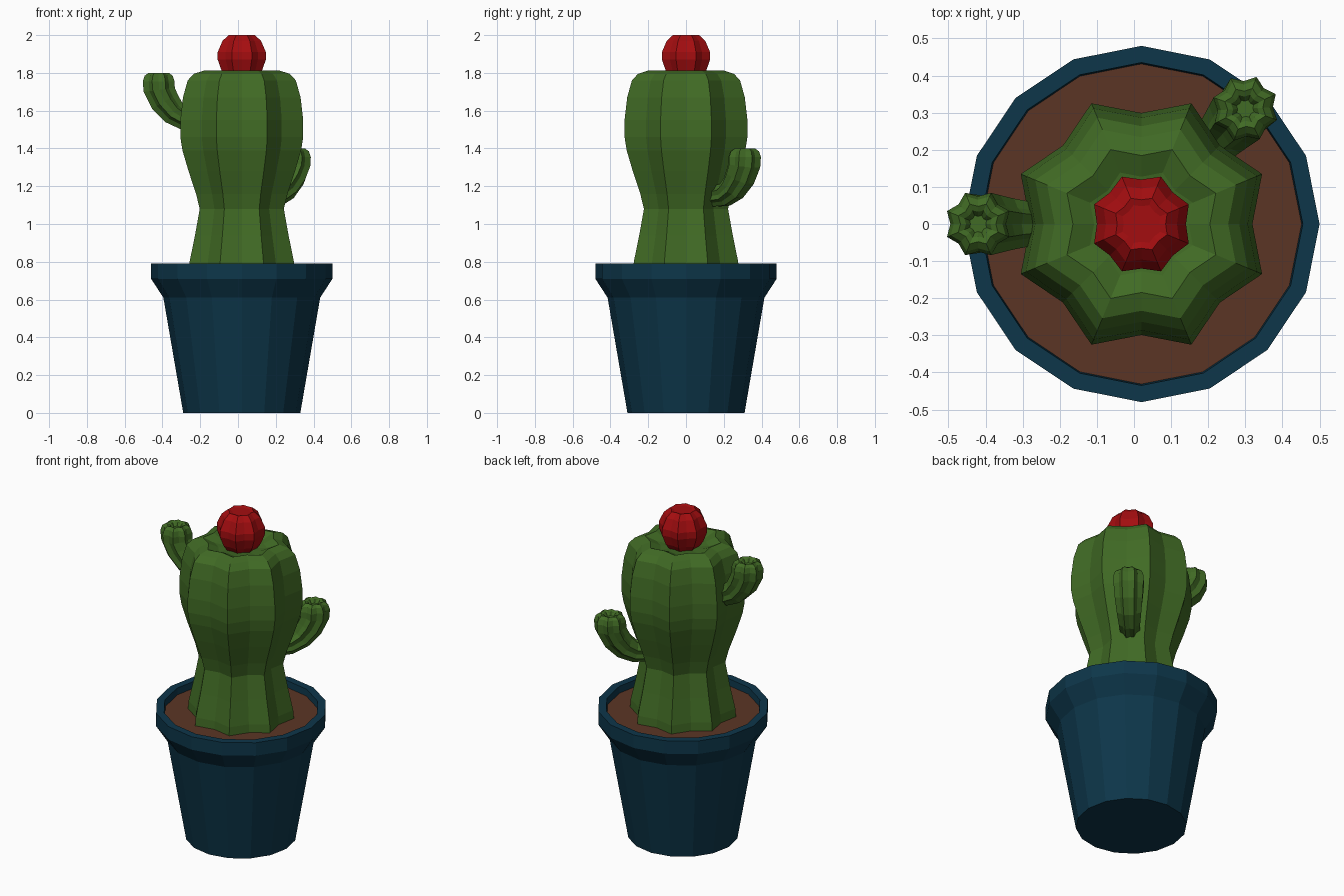
import bpy, bmesh, math
from mathutils import Vector

if "Cube" in bpy.data.objects:
    bpy.data.objects.remove(bpy.data.objects["Cube"])

CX = 0.02  # axis of pot and cactus


def material(name, rgb):
    m = bpy.data.materials.new(name)
    m.diffuse_color = (*rgb, 1)
    m.use_nodes = True
    m.node_tree.nodes["Principled BSDF"].inputs["Base Color"].default_value = m.diffuse_color
    return m


GREEN = material("cactus_green", (0.052, 0.145, 0.018))
BLUE = material("pot_blue", (0.004, 0.037, 0.068))
BROWN = material("soil_brown", (0.105, 0.036, 0.018))
RED = material("flower_red", (0.37, 0.004, 0.005))


def loft(name, rings, mat, valley=1.0, heading=0.0):
    """Skin 16-sided rings (outward, z, radius, tilt in degrees);
    even corners are pulled in by 'valley' to make ribs."""
    bm = bmesh.new()
    h = math.radians(heading)
    out = Vector((math.cos(h), math.sin(h), 0))
    side = Vector((-math.sin(h), math.cos(h), 0))
    up = Vector((0, 0, 1))
    loops = []
    for s, z, r, tilt in rings:
        a = math.radians(tilt)
        u = out * math.cos(a) - up * math.sin(a)
        c = Vector((CX, 0, z)) + out * s
        loop = []
        for i in range(16):
            t = math.tau * i / 16
            k = r * (valley if i % 2 == 0 else 1)
            loop.append(bm.verts.new(c + (u * math.cos(t) + side * math.sin(t)) * k))
        loops.append(loop)
    for a, b in zip(loops, loops[1:]):
        for i in range(16):
            j = (i + 1) % 16
            bm.faces.new((a[i], a[j], b[j], b[i]))
    bm.faces.new(loops[0][::-1])
    bm.faces.new(loops[-1])
    bmesh.ops.recalc_face_normals(bm, faces=bm.faces)
    me = bpy.data.meshes.new(name)
    bm.to_mesh(me)
    bm.free()
    me.materials.append(mat)
    ob = bpy.data.objects.new(name, me)
    bpy.context.collection.objects.link(ob)
    return ob


def upright(profile):
    return [(0, z, r, 0) for r, z in profile]


# Pot with flared rim, hollow down to the soil
loft("pot", upright([(0.31, 0), (0.415, 0.61), (0.48, 0.71), (0.48, 0.79),
                     (0.435, 0.79), (0.43, 0.735)]), BLUE)
loft("soil", upright([(0.43, 0.737), (0.432, 0.75)]), BROWN)

# Ribbed body with a sunken crown
loft("cactus_body", upright([(0.303, 0.745), (0.299, 0.80), (0.268, 0.94), (0.241, 1.08),
                             (0.262, 1.16), (0.305, 1.28), (0.340, 1.39), (0.352, 1.46),
                             (0.352, 1.55), (0.337, 1.67), (0.310, 1.76), (0.275, 1.795),
                             (0.217, 1.812), (0.15, 1.785), (0.07, 1.775)]),
     GREEN, valley=0.85)

# Flower bud
loft("flower", upright([(0.09, 1.775), (0.115, 1.81), (0.138, 1.87), (0.138, 1.91),
                        (0.11, 1.97), (0.075, 2.0), (0.055, 1.995)]), RED, valley=0.87)

# Curved arms: one shape, two places
ARM = [(0.18, 1.54, 0.055, 85), (0.30, 1.555, 0.064, 75), (0.36, 1.592, 0.074, 52),
       (0.408, 1.65, 0.084, 30), (0.437, 1.71, 0.090, 8), (0.44, 1.755, 0.091, 0),
       (0.44, 1.785, 0.080, 0), (0.44, 1.80, 0.058, 0), (0.44, 1.793, 0.040, 0),
       (0.44, 1.775, 0.025, 0)]
for name, heading, ds, dz in (("left_arm", 180, 0, 0), ("right_arm", 48, -0.022, -0.4)):
    loft(name, [(s + ds, z + dz, r, t) for s, z, r, t in ARM], GREEN, 0.82, heading)
